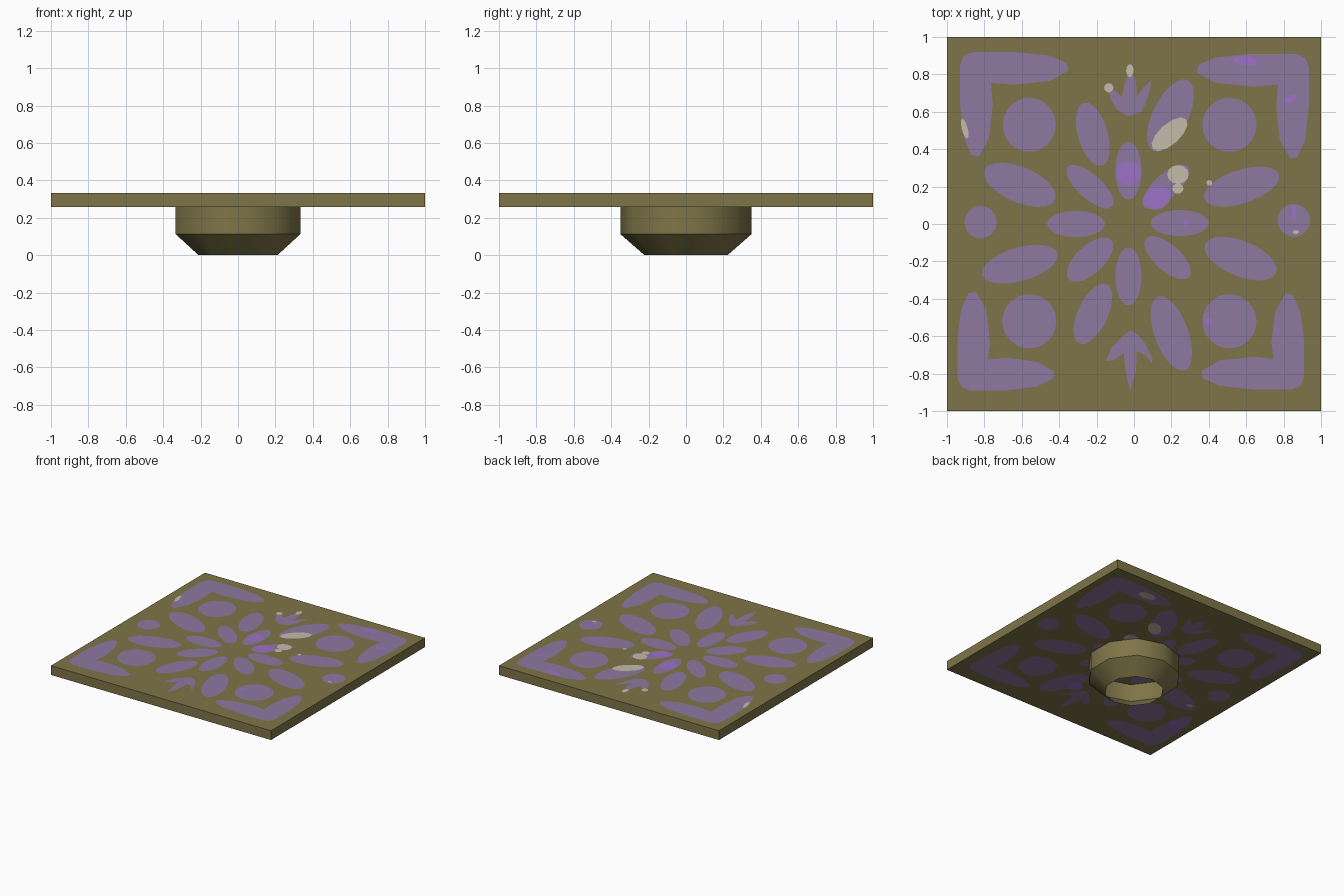
import bpy, bmesh, math
from mathutils import Vector
from mathutils.geometry import delaunay_2d_cdt

if "Cube" in bpy.data.objects:
    bpy.data.objects.remove(bpy.data.objects["Cube"])

Z_TAPER, Z_LOW, Z_TOP = 0.112, 0.257, 0.333


def material(name, rgb):
    m = bpy.data.materials.new(name)
    lin = [((c / 255 + 0.055) / 1.055) ** 2.4 for c in rgb]
    m.diffuse_color = (*lin, 1)
    m.use_nodes = True
    m.node_tree.nodes["Principled BSDF"].inputs["Base Color"].default_value = m.diffuse_color
    return m


olive = material("olive_bronze", (127, 117, 72))
purple = material("muted_purple", (143, 120, 161))
violet = material("bright_violet", (158, 113, 200))
cream = material("worn_cream", (196, 187, 171))


def blob(cx, cy, a, b, deg=0.0, n=22):
    """Rounded petal outline with half axes a, b turned by deg."""
    r = math.radians(deg)
    pts = []
    for i in range(n):
        t = 2 * math.pi * i / n
        u, v = a * math.cos(t), b * math.sin(t)
        pts.append((cx + u * math.cos(r) - v * math.sin(r),
                    cy + u * math.sin(r) + v * math.cos(r)))
    return pts


def corner(x, y, a, b):
    """L-shaped corner ornament, outer corner at x, y, arms a and b long."""
    def arm(k):
        return [(.07, 0), (k * .5, 0), (k - .1, .02), (k - .01, .06),
                (k, .1), (k - .1, .155), (k * .5, .175)]
    pts = arm(a) + [(.165, .165)] + [(v, u) for u, v in reversed(arm(b))] + [(.02, .02)]
    sx, sy = math.copysign(1, x), math.copysign(1, y)
    return [(x - sx * u, y - sy * v) for u, v in pts]


# Ornament shared by both faces of the plate
ornament = [blob(*p) for p in (
    # inner ring of petals
    (.245, .005, .155, .07, 0), (-.31, 0, .155, .07, 0),
    (-.03, .285, .155, .07, 90), (-.03, -.28, .155, .07, 90),
    (.17, .2, .16, .065, 43), (-.235, .2, .16, .065, -42),
    (-.235, -.19, .155, .075, 43), (.18, -.18, .155, .07, -42),
    # outer ring of petals
    (.575, .2, .21, .09, 18), (-.61, .21, .205, .095, -23),
    (-.61, -.215, .21, .09, 16), (.57, -.185, .205, .095, -22),
    (.195, .58, .21, .095, 64), (-.22, .48, .175, .08, 106),
    (-.22, -.48, .175, .08, 65), (.2, -.585, .21, .09, 110),
    # discs
    (.51, .53, .145, .145), (-.56, .53, .142, .145),
    (-.56, -.52, .145, .145), (.51, -.52, .145, .145),
    (-.82, .01, .086, .086), (.855, .02, .087, .087))]
ornament += [corner(-.93, .92, .58, .56), corner(.935, .91, .6, .56),
             corner(-.945, -.89, .52, .53), corner(.91, -.885, .55, .515)]
# small three-pointed leaves
ornament.append([(-.03, .575), (.04, .6), (.075, .68), (.095, .77), (.05, .73), (.015, .68),
                 (.01, .77), (-.02, .82), (-.05, .75), (-.065, .68), (-.1, .71), (-.15, .75),
                 (-.125, .67), (-.09, .61)])
ornament.append([(-.02, -.57), (-.06, -.6), (-.12, -.66), (-.15, -.735), (-.11, -.73),
                 (-.055, -.69), (-.045, -.79), (-.02, -.89), (.01, -.79), (.015, -.68),
                 (.06, -.7), (.095, -.745), (.1, -.72), (.06, -.64), (.02, -.59)])

# Brighter and worn patches, different on each face: (material index, outline)
top_patches = [(2, blob(*p, n=12)) for p in (
    (.125, .14, .075, .06, 30), (-.03, .272, .066, .065), (.595, .872, .065, .025, -8),
    (.835, .668, .04, .018, 30), (.855, .06, .012, .04), (.28, .008, .018, .02),
    (.4, -.52, .022, .02))]
top_patches += [(3, blob(*p, n=12)) for p in (
    (.19, .48, .12, .055, 42), (.235, .265, .058, .05), (.235, .19, .03, .028),
    (-.135, .728, .025, .025), (-.022, .82, .035, .02, 90), (-.905, .51, .055, .016, 105),
    (.403, .22, .015, .015), (.865, -.043, .018, .01))]
bottom_patches = [(2, blob(*p, n=12)) for p in (
    (.1, -.57, .06, .06), (-.86, -.53, .065, .05))]
bottom_patches += [(3, blob(*p, n=12)) for p in (
    (.56, .82, .08, .04, 0), (.2, .48, .09, .05, 42), (.24, .25, .06, .05),
    (-.75, -.24, .03, .02))]


def inlaid_face(bm, z, patches, flip):
    """Square cut along the ornament outlines; later outlines win."""
    layers = [(0, [(-1, -1), (1, -1), (1, 1), (-1, 1)])]
    layers += [(1, o) for o in ornament] + patches
    co, loops = [], []
    for _, pts in layers:
        area = sum(p[0] * q[1] - q[0] * p[1] for p, q in zip(pts, pts[1:] + pts[:1]))
        if area < 0:
            pts = pts[::-1]
        loops.append(list(range(len(co), len(co) + len(pts))))
        co += [Vector(p) for p in pts]
    vs, _, faces, _, _, ids = delaunay_2d_cdt(co, [], loops, 1, 1e-5)
    bvs = [bm.verts.new((v.x, v.y, z)) for v in vs]
    for f, src in zip(faces, ids):
        nf = bm.faces.new([bvs[i] for i in (reversed(f) if flip else f)])
        nf.material_index = layers[max(src)][0] if src else 0


def finish(name, bm, mats):
    me = bpy.data.meshes.new(name)
    bm.to_mesh(me)
    bm.free()
    for m in mats:
        me.materials.append(m)
    ob = bpy.data.objects.new(name, me)
    bpy.context.collection.objects.link(ob)
    return ob


# Square plate: inlaid top and bottom, plain sides
bm = bmesh.new()
inlaid_face(bm, Z_TOP, top_patches, False)
inlaid_face(bm, Z_LOW, bottom_patches, True)
ring = [(-1, -1), (1, -1), (1, 1), (-1, 1)]
for p, q in zip(ring, ring[1:] + ring[:1]):
    bm.faces.new([bm.verts.new((*c, z)) for c, z in
                  ((p, Z_LOW), (q, Z_LOW), (q, Z_TOP), (p, Z_TOP))])
bmesh.ops.remove_doubles(bm, verts=bm.verts, dist=1e-5)
finish("plate", bm, [olive, purple, violet, cream])

# Ten-sided open collar under the plate, tapering to the floor
bm = bmesh.new()
rings = []
for r, z in ((.222, 0), (.35, Z_TAPER), (.35, Z_LOW)):
    rings.append([bm.verts.new((r * math.sin(math.tau * i / 10),
                                -r * math.cos(math.tau * i / 10), z)) for i in range(10)])
for lo, hi in zip(rings, rings[1:]):
    for i in range(10):
        j = (i + 1) % 10
        bm.faces.new((lo[i], lo[j], hi[j], hi[i]))
collar = finish("collar", bm, [olive])
bpy.context.view_layer.objects.active = collar
collar.select_set(True)
bpy.ops.object.shade_smooth_by_angle(angle=math.radians(38))
